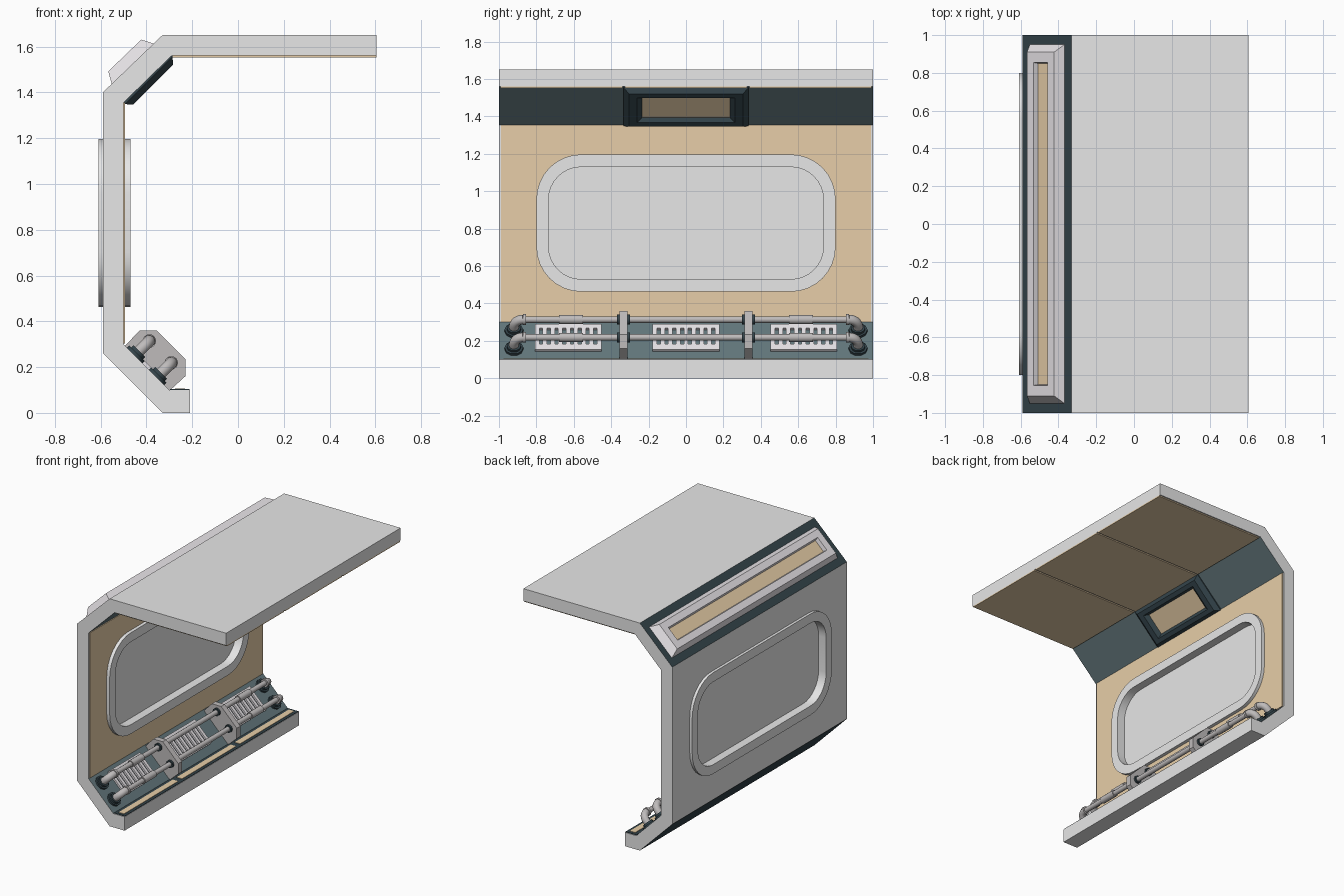
import bpy, bmesh, math
from mathutils import Vector

if "Cube" in bpy.data.objects:
    bpy.data.objects.remove(bpy.data.objects["Cube"])

def material(name, rgb):
    m = bpy.data.materials.new(name)
    m.diffuse_color = (*rgb, 1)
    m.use_nodes = True
    m.node_tree.nodes["Principled BSDF"].inputs["Base Color"].default_value = m.diffuse_color
    return m

GREY = material("light grey", (0.8, 0.8, 0.8))
TAN = material("tan", (0.8, 0.616, 0.392))
TEAL = material("mid teal", (0.127, 0.188, 0.205))
DARK = material("dark teal", (0.034, 0.058, 0.070))
METAL = material("pipe metal", (0.52, 0.50, 0.50))
VENT = material("vent white", (0.8, 0.77, 0.8))

def finish(name, bm, *mats, smooth=False):
    bmesh.ops.recalc_face_normals(bm, faces=bm.faces)
    me = bpy.data.meshes.new(name)
    bm.to_mesh(me)
    bm.free()
    for m in mats:
        me.materials.append(m)
    ob = bpy.data.objects.new(name, me)
    bpy.context.collection.objects.link(ob)
    if smooth:
        activate(ob)
        bpy.ops.object.shade_smooth_by_angle(angle=math.radians(35))
    return ob

def activate(ob):
    bpy.ops.object.select_all(action='DESELECT')
    ob.select_set(True)
    bpy.context.view_layer.objects.active = ob

def loft(bm, rings, closed=False):
    """Skin rings of points; cap both ends unless closed. Returns the last cap."""
    vs = [[bm.verts.new(p) for p in r] for r in rings]
    n = len(vs[0])
    pairs = list(zip(vs, vs[1:])) + ([(vs[-1], vs[0])] if closed else [])
    for a, b in pairs:
        for i in range(n):
            j = (i + 1) % n
            bm.faces.new((a[i], a[j], b[j], b[i]))
    if not closed:
        bm.faces.new(vs[0])
        return bm.faces.new(vs[-1])

def prism(name, pts, y0, y1, mat):
    bm = bmesh.new()
    loft(bm, [[(x, y, z) for x, z in pts] for y in (y0, y1)])
    return finish(name, bm, mat)

def rect(x0, x1, z0, z1):
    return [(x0, z0), (x1, z0), (x1, z1), (x0, z1)]

def rounded(x, hy, hz, r, zc=0.83, seg=8):
    pts = []
    for k, (sy, sz) in enumerate(((1, 1), (-1, 1), (-1, -1), (1, -1))):
        for i in range(seg + 1):
            a = math.pi / 2 * (k + i / seg)
            pts.append((x, sy * (hy - r) + r * math.cos(a), zc + sz * (hz - r) + r * math.sin(a)))
    return pts

# Main shell: bent wall, ceiling and foot
shell = prism("wall_shell", [(-.33, 0), (-.59, .26), (-.59, 1.40), (-.33, 1.65), (.605, 1.65), (.605, 1.56),
              (-.29, 1.56), (-.50, 1.355), (-.50, .30), (-.30, .10), (-.21, .10), (-.21, 0)], -1, 1, GREY)
lining = prism("wall_lining", rect(-.502, -.494, .302, 1.355), -.99, .99, TAN)

# Window opening, frame and pane
bm = bmesh.new()
loft(bm, [rounded(x, .77, .335, .21) for x in (-.7, -.4)])
cutter = finish("window_cutter", bm, GREY)
for ob in (shell, lining):
    mod = ob.modifiers.new("opening", 'BOOLEAN')
    mod.operation, mod.object, mod.solver = 'DIFFERENCE', cutter, 'EXACT'
    activate(ob)
    bpy.ops.object.modifier_apply(modifier=mod.name)
bpy.data.objects.remove(cutter)

bm = bmesh.new()
loft(bm, [rounded(-.61, .80, .367, .24), rounded(-.47, .80, .367, .24),
          rounded(-.47, .735, .30, .175), rounded(-.61, .735, .30, .175)], closed=True)
finish("window_frame", bm, GREY, smooth=True)
bm = bmesh.new()
loft(bm, [rounded(x, .75, .315, .19) for x in (-.55, -.53)])
finish("window_pane", bm, GREY)

# Sloped faces of the shell: dark outside, mid teal inside
shell.data.materials.append(DARK)
shell.data.materials.append(TEAL)
for f in shell.data.polygons:
    cx, cy, cz = f.center
    if abs(f.normal.x) > .3 and abs(f.normal.z) > .3 and (cz < .29 or cz > 1.36):
        f.material_index = 1 if f.normal.x < 0 else 2

# Ceiling and ledge panels, three in a row
for i, y in enumerate((-.665, 0, .665)):
    prism(f"ceiling_panel_{i}", rect(-.285, .605, 1.552, 1.561), y - .326, y + .326, TAN)
    prism(f"ledge_tan_strip_{i}", rect(-.275, -.232, .10, .107), y - .31, y + .31, TAN)
prism("ledge_plate", rect(-.298, -.212, .098, .104), -.995, .995, DARK)

# Lamp boxes on the upper slope, outside and inside
def lamp(name, centre, v, n, rings, mat):
    c, v, n, y = Vector(centre), Vector(v).normalized(), Vector(n).normalized(), Vector((0, 1, 0))
    bm = bmesh.new()
    cap = loft(bm, [[c + y * hy * a + v * hv * b + n * h for a, b in ((1, 1), (-1, 1), (-1, -1), (1, -1))]
                    for hy, hv, h in rings])
    cap.material_index = 1
    finish(name, bm, mat, TAN)

lamp("outer_lamp", (-.46, 0, 1.525), (.26, 0, .25), (-.25, 0, .26),
     [(.95, .127, -.01), (.95, .127, 0), (.91, .10, .05), (.855, .052, .05), (.85, .045, .022)], VENT)
lamp("inner_lamp", (-.395, 0, 1.4575), (1, 0, 1), (1, 0, -1),
     [(.335, .146, -.005), (.335, .146, .008), (.305, .124, .034), (.262, .094, .034), (.235, .078, .012)], DARK)

# Lower slope coordinates: s runs down the slope, n out of it
def slope(s, y, n):
    q = math.sqrt(.5)
    return Vector((-.50 + q * (s + n), y, .30 + q * (n - s)))

def slab(bm, s0, s1, y0, y1, n0, n1):
    loft(bm, [[slope(s, y, n) for s, y in ((s0, y0), (s1, y0), (s1, y1), (s0, y1))] for n in (n0, n1)])

# Slotted vents
for i, y in enumerate((-.63, 0, .63)):
    bm = bmesh.new()
    for s0, s1 in ((.028, .058), (.178, .22)):
        slab(bm, s0, s1, y - .178, y + .178, -.003, .014)
    for k in range(9):
        c = y + (k - 4) * .0415
        slab(bm, .058, .178, c - .012, c + .012, -.003, .013)
    finish(f"vent_{i}", bm, VENT)

def tube(name, pts, radius, mat):
    cu = bpy.data.curves.new(name, 'CURVE')
    cu.dimensions = '3D'
    sp = cu.splines.new('POLY')
    sp.points.add(len(pts) - 1)
    for p, co in zip(sp.points, pts):
        p.co = (*co, 1)
    cu.bevel_depth, cu.bevel_resolution, cu.use_fill_caps = radius, 3, True
    cu.materials.append(mat)
    ob = bpy.data.objects.new(name, cu)
    bpy.context.collection.objects.link(ob)
    activate(ob)
    bpy.ops.object.convert(target='MESH')
    bpy.ops.object.shade_smooth_by_angle(angle=math.radians(40))

# Two handrail pipes with elbows, flanges, sleeves and collars
H, R = .09, .05
for row, s in enumerate((.07, .205)):
    def along(y0, y1):
        return [slope(s, y0, H), slope(s, y1, H)]
    tube(f"pipe_{row}", along(-.88, .88), .018, METAL)
    for side, sg in (("left", -1), ("right", 1)):
        tag = f"{row}_{side}"
        arc = [slope(s, sg * (.92 - R + R * math.cos(a)), H - R + R * math.sin(a))
               for a in (math.pi / 12 * k for k in range(7))]
        tube("elbow_" + tag, [slope(s, sg * .92, 0)] + arc, .026, METAL)
        tube("elbow_collar_" + tag, along(sg * .855, sg * .872), .030, METAL)
        for part, r, h in (("flange", .050, .014), ("flange_step", .038, .028)):
            tube(f"{part}_{tag}", [slope(s, sg * .92, -.002), slope(s, sg * .92, h)], r, DARK)
        tube("sleeve_" + tag, along(sg * .55, sg * .68), .025, METAL)
        tube("bracket_collar_" + tag, along(sg * .30, sg * .37), .028, DARK)

# Pipe brackets
for side, y in (("left", -.335), ("right", .335)):
    prism("bracket_" + side, [(-.493, .293), (-.43, .36), (-.355, .36), (-.23, .235), (-.23, .16), (-.298, .098)],
          y - .021, y + .021, METAL)
